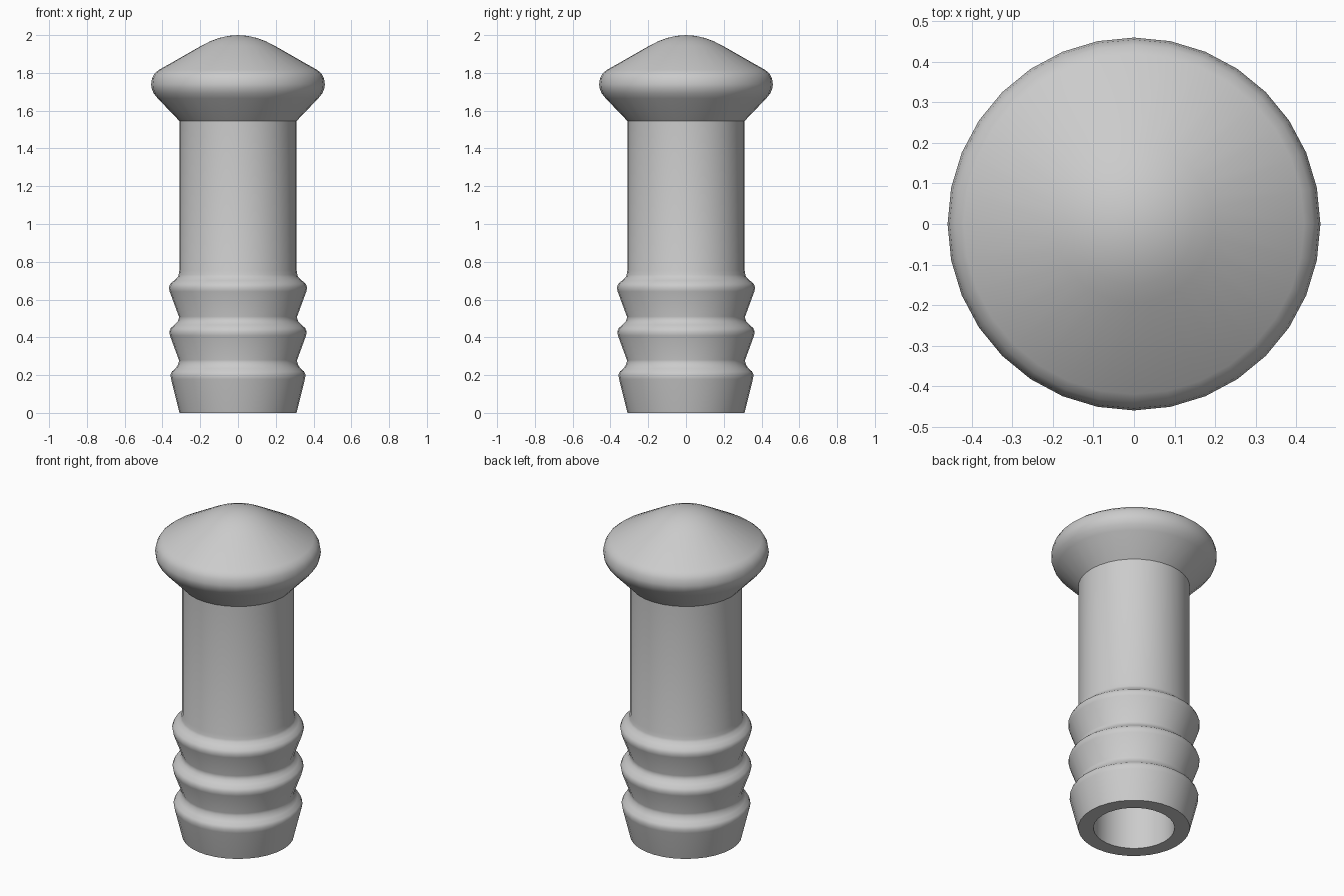
import bpy, bmesh, math

cube = bpy.data.objects.get("Cube")
if cube:
    bpy.data.objects.remove(cube, do_unlink=True)

SIDES = 32
grey = bpy.data.materials.new("plain grey")
grey.use_nodes = True
colour = (0.6, 0.6, 0.6, 1)
grey.diffuse_color = colour
grey.node_tree.nodes["Principled BSDF"].inputs["Base Color"].default_value = colour


def lathe(name, profile):
    """Turn a (radius, height) profile around the z axis."""
    bm = bmesh.new()
    verts = [bm.verts.new((r, 0, z)) for r, z in profile]
    edges = [bm.edges.new(pair) for pair in zip(verts, verts[1:])]
    bmesh.ops.spin(bm, geom=verts + edges, cent=(0, 0, 0), axis=(0, 0, 1),
                   angle=math.tau, steps=SIDES)
    bmesh.ops.remove_doubles(bm, verts=bm.verts, dist=0.0005)
    # Profiles run upwards on the outside, so check against the widest face
    outer = max(bm.faces, key=lambda f: f.calc_center_median().xy.length)
    c = outer.calc_center_median()
    bmesh.ops.recalc_face_normals(bm, faces=bm.faces)
    outer.normal_update()
    if outer.normal.x * c.x + outer.normal.y * c.y < 0:
        bmesh.ops.reverse_faces(bm, faces=bm.faces)
    mesh = bpy.data.meshes.new(name)
    bm.to_mesh(mesh)
    bm.free()
    mesh.materials.append(grey)
    obj = bpy.data.objects.new(name, mesh)
    bpy.context.collection.objects.link(obj)
    bpy.ops.object.select_all(action="DESELECT")
    obj.select_set(True)
    bpy.context.view_layer.objects.active = obj
    bpy.ops.object.shade_smooth_by_angle(angle=math.radians(42))
    return obj


# Hollow shaft: bore, foot rim, three rounded barbs, plain neck
shaft = 0.31
bore = 0.225
tube = [(0, 1.5), (bore, 1.5), (bore, 0), (shaft, 0)]
for peak_z, peak_r in ((0.2, 0.358), (0.43, 0.364), (0.665, 0.366)):
    tube += [(peak_r - 0.004, peak_z - 0.022), (peak_r, peak_z),
             (peak_r - 0.008, peak_z + 0.019), (peak_r - 0.028, peak_z + 0.036),
             (0.32, peak_z + 0.052), (0.314, peak_z + 0.066),
             (shaft + 0.003, peak_z + 0.08)]
tube += [(shaft, 0.755), (shaft, 1.545)]
lathe("barbed_tube", tube)

# Head: flared underside, rounded rim, cone and soft tip
head = [(shaft, 1.545), (0.425, 1.665), (0.447, 1.692), (0.458, 1.72),
        (0.46, 1.74), (0.455, 1.772), (0.442, 1.797), (0.42, 1.815),
        (0.195, 1.943), (0.15, 1.966), (0.1, 1.985), (0.05, 1.996), (0, 2)]
lathe("flared_head", head)
